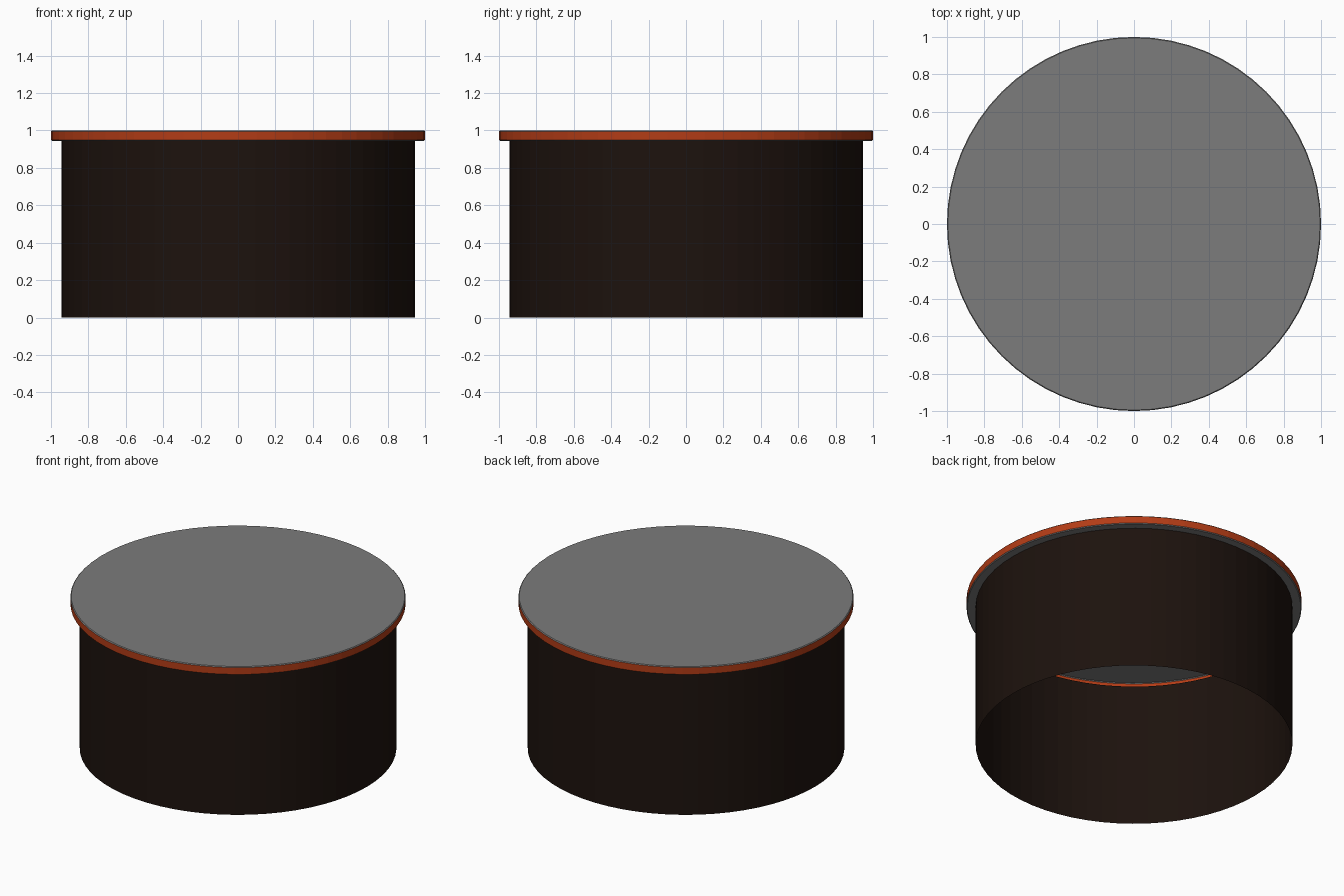
import bpy, bmesh
from math import cos, sin, pi

if "Cube" in bpy.data.objects:
    bpy.data.objects.remove(bpy.data.objects["Cube"])

SIDES = 64


def material(name, rgb):
    m = bpy.data.materials.new(name)
    m.diffuse_color = (*rgb, 1)
    m.use_nodes = True
    m.node_tree.nodes["Principled BSDF"].inputs["Base Color"].default_value = m.diffuse_color
    return m


grey = material("grey", (0.2, 0.2, 0.2))
orange = material("orange", (0.45, 0.045, 0.008))
dark = material("dark_brown", (0.012, 0.006, 0.004))


def lathe(name, profile, mats, bands, cap=False):
    """Revolve (radius, z) points, top to bottom; bands = material index per strip."""
    bm = bmesh.new()
    rings = [[bm.verts.new((r * cos(2 * pi * i / SIDES), r * sin(2 * pi * i / SIDES), z))
              for i in range(SIDES)] for r, z in profile]
    if cap:
        bm.faces.new(rings[0])
    for a, b, band in zip(rings, rings[1:], bands):
        for i in range(SIDES):
            j = (i + 1) % SIDES
            bm.faces.new((a[i], b[i], b[j], a[j])).material_index = band
    mesh = bpy.data.meshes.new(name)
    bm.to_mesh(mesh)
    bm.free()
    for m in mats:
        mesh.materials.append(m)
    obj = bpy.data.objects.new(name, mesh)
    bpy.context.collection.objects.link(obj)
    return obj


# Hollow lid: grey top, orange rim between thin grey bevels, grey underside lip
lathe("lid", [(0.995, 1.0), (1.0, 0.995), (1.0, 0.95), (0.995, 0.945), (0.945, 0.945)],
      [grey, orange], [0, 1, 0, 0], cap=True)

# Thin round wall, open at the bottom
lathe("drum_wall", [(0.945, 0.945), (0.945, 0.0)], [dark], [0])
